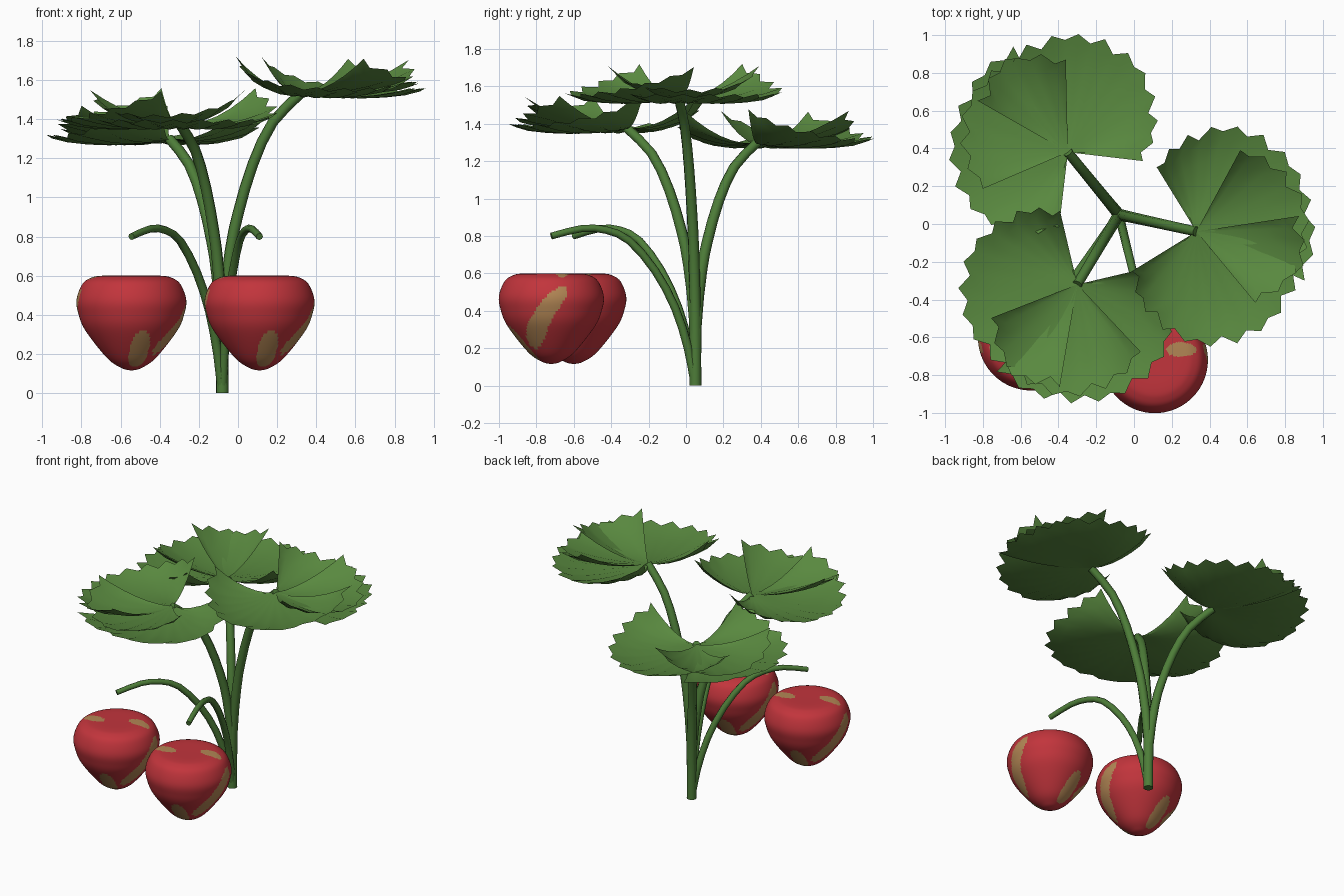
import bpy, bmesh, math
from mathutils import Vector

if "Cube" in bpy.data.objects:
    bpy.data.objects.remove(bpy.data.objects["Cube"], do_unlink=True)


def material(name, rgb):
    m = bpy.data.materials.new(name)
    m.use_nodes = True
    m.diffuse_color = (*rgb, 1)
    bsdf = m.node_tree.nodes["Principled BSDF"]
    bsdf.inputs["Base Color"].default_value = (*rgb, 1)
    bsdf.inputs["Roughness"].default_value = 0.8
    return m


LEAF = material("leaf green", (0.10, 0.25, 0.05))
STEM = material("stem green", (0.075, 0.205, 0.04))
RED = material("berry red", (0.54, 0.035, 0.045))
TAN = material("pale tan", (0.45, 0.24, 0.09))


def finish(bm, name, mats, angle):
    me = bpy.data.meshes.new(name)
    bm.normal_update()
    bm.to_mesh(me)
    bm.free()
    ob = bpy.data.objects.new(name, me)
    bpy.context.collection.objects.link(ob)
    for m in mats:
        me.materials.append(m)
    bpy.ops.object.select_all(action='DESELECT')
    ob.select_set(True)
    bpy.context.view_layer.objects.active = ob
    bpy.ops.object.shade_smooth_by_angle(angle=math.radians(angle))


def skin(bm, rows, closed):
    """Quads between consecutive rows of vertices."""
    for a, b in zip(rows, rows[1:]):
        n = len(a)
        for i in range(n if closed else n - 1):
            j = (i + 1) % n
            bm.faces.new((a[i], a[j], b[j], b[i]))


def spline(points, sub):
    """Smooth curve through the points, with sub steps between each pair."""
    pts = [Vector(p) for p in points]
    pts = [2 * pts[0] - pts[1]] + pts + [2 * pts[-1] - pts[-2]]
    out = []
    for a, b, c, d in zip(pts, pts[1:], pts[2:], pts[3:]):
        for k in range(sub):
            t = k / sub
            out.append(b + 0.5 * t * ((c - a) + t * ((2 * a - 5 * b + 4 * c - d)
                                                     + t * (3 * (b - c) + d - a))))
    return out + [pts[-2]]


BASE = Vector((-0.08, 0.05, 0))


# Stems: eight-sided tubes bending from the shared base to a tip
def stem(name, tip, shape, r0, r1):
    pts = [Vector((BASE.x + (tip.x - BASE.x) * f, BASE.y + (tip.y - BASE.y) * f, tip.z * h))
           for f, h in spline(shape, 2)]
    out = (tip - BASE).to_2d().normalized()
    side = Vector((-out.y, out.x, 0))
    bm = bmesh.new()
    rows = []
    for i, p in enumerate(pts):
        t = (pts[min(i + 1, len(pts) - 1)] - pts[max(i - 1, 0)]).normalized()
        if i == 0:
            t = Vector((0, 0, 1))
        up = t.cross(side)
        r = r0 + (r1 - r0) * i / (len(pts) - 1)
        rows.append([bm.verts.new(p + r * (side * math.cos(a) + up * math.sin(a)))
                     for a in (k * math.tau / 8 for k in range(8))])
    skin(bm, rows, True)
    bm.faces.new(rows[0])
    bm.faces.new(rows[-1])
    bmesh.ops.recalc_face_normals(bm, faces=bm.faces[:])
    finish(bm, name, [STEM], 50)


# Leaflet: pleated fan with a toothed rim; rim(t) gives reach and height, t from -1 to 1
def leaflet(name, centre, start, end, teeth, sag, rim):
    n, rings = teeth * 2, 6
    bm = bmesh.new()
    rows = []
    for k in range(1, rings + 1):
        s = k / rings
        row = []
        for i in range(n + 1):
            a = start + (end - start) * i / n
            reach, rise = rim(2 * i / n - 1)
            r = reach * s
            if k == rings and i % 2:
                r -= 0.03 + 0.012 * (i % 3)
            z = rise * s ** 1.4 - sag * s * (1 - s) + 0.009 * s * (-1) ** i
            row.append(bm.verts.new((centre.x + r * math.cos(a),
                                     centre.y + r * math.sin(a), centre.z + z)))
        rows.append(row)
    hub = bm.verts.new(centre)
    for a, b in zip(rows[0], rows[0][1:]):
        bm.faces.new((hub, a, b))
    skin(bm, [r[::-1] for r in rows], False)
    finish(bm, name, [LEAF], 40)


def first_rim(t):
    """Low inside, short and raised at the gap."""
    u = max(0, t)
    return 0.63 - 0.23 * u ** 1.5, 0.01 + 0.16 * u ** 2


def second_rim(t):
    """Raised at the gap and again where it overlaps the middle."""
    if t > 0:
        return 0.63 - 0.08 * t * t, 0.01 + 0.145 * t ** 2.2
    return 0.63 - 0.23 * (-t) ** 1.5, 0.01 + 0.16 * t * t


def middle_rim(t):
    return 0.60 - 0.11 * t * t, 0.035 + 0.125 * t * t


# Each leaf: three overlapping cupped leaflets, angles in degrees from the outward direction
LEAFLETS = (("first_side", -12, 134, 11, 0.13, first_rim),
            ("second_side", -136, 21, 12, 0.13, second_rim),
            ("middle", -38, 74, 8, 0.08, middle_rim))
LEAF_BEND = [(0, 0), (0.01, 0.25), (0.10, 0.47), (0.20, 0.60),
             (0.38, 0.76), (0.63, 0.90), (1, 1)]
LEAVES = {"back": (-0.35, 0.38, 1.30), "left": (0.33, -0.04, 1.54), "right": (-0.30, -0.32, 1.38)}
for label, tip in LEAVES.items():
    tip = Vector(tip)
    stem(label + "_leaf_stem", tip, LEAF_BEND, 0.032, 0.026)
    outward = math.atan2(tip.y - BASE.y, tip.x - BASE.x)
    for part, start, end, teeth, sag, rim in LEAFLETS:
        leaflet(f"{label}_{part}_leaflet", tip, outward + math.radians(start),
                outward + math.radians(end), teeth, sag, rim)


# Berries: lathed body with pale patches repeated on opposite sides
PROFILE = [(0, 0.60), (0.15, 0.60), (0.21, 0.588), (0.252, 0.555), (0.28, 0.48),
           (0.272, 0.41), (0.235, 0.32), (0.125, 0.18), (0.05, 0.128), (0, 0.115)]


def is_patch(x, y, z):
    if z > 0.55:
        return ((x - 0.14) / 0.08) ** 2 + ((y - 0.055) / 0.038) ** 2 < 1
    r, az = math.hypot(x, y), math.atan2(y, x)
    slanted = math.radians(-30 + 36 * (z - 0.24) / 0.24)
    high = ((az - slanted) * r / 0.06) ** 2 + ((z - 0.365) / 0.165) ** 4
    low = ((az + math.radians(75)) * r / 0.05) ** 2 + ((z - 0.225) / 0.09) ** 4
    return min(high, low) < 1


def berry(name, cx, cy, seg=144):
    bm = bmesh.new()
    rows = []
    for r, z in spline(PROFILE, 8)[1:-1]:
        rows.append([bm.verts.new((r * math.cos(a), r * math.sin(a), z))
                     for a in (i * math.tau / seg for i in range(seg))])
    skin(bm, rows, True)
    bm.faces.new(rows[0])
    bm.faces.new(rows[-1])
    bmesh.ops.recalc_face_normals(bm, faces=bm.faces[:])
    for f in bm.faces:
        c = f.calc_center_median()
        f.material_index = int(is_patch(c.x, c.y, c.z) or is_patch(-c.x, -c.y, c.z))
    bmesh.ops.translate(bm, verts=bm.verts[:], vec=(cx, cy, 0))
    finish(bm, name, [RED, TAN], 60)


BERRY_BEND = [(0, 0), (0.05, 0.25), (0.14, 0.52), (0.28, 0.77), (0.46, 0.97),
              (0.62, 1.04), (0.79, 1.05), (1, 1)]
for label, x, y in (("right", -0.545, -0.60), ("left", 0.11, -0.72)):
    stem(label + "_berry_stem", Vector((x, y, 0.80)), BERRY_BEND, 0.025, 0.018)
    berry(label + "_berry", x, y)
